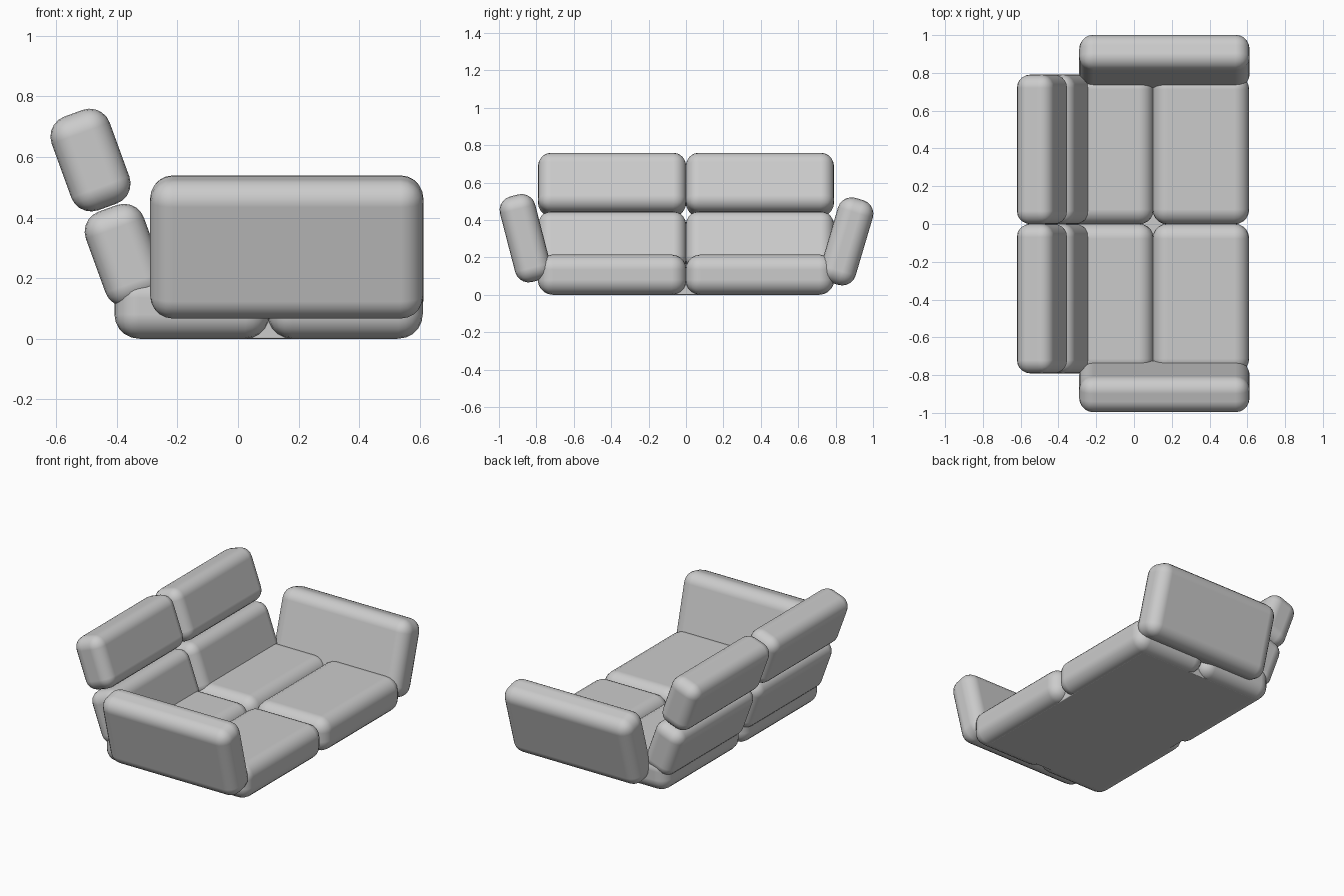
import bpy
from math import radians

if "Cube" in bpy.data.objects:
    bpy.data.objects.remove(bpy.data.objects["Cube"])


def cushion(name, center, size, radius, tilt=(0, 0, 0)):
    """Box with rounded edges, tilted by degrees."""
    bpy.ops.mesh.primitive_cube_add(size=1, location=center)
    ob = bpy.context.object
    ob.name = name
    ob.scale = size
    bpy.ops.object.transform_apply(location=False, rotation=False, scale=True)
    ob.rotation_euler = [radians(a) for a in tilt]
    bev = ob.modifiers.new("round_edges", 'BEVEL')
    bev.width = radius
    bev.segments = 5
    bev.limit_method = 'NONE'
    bev.harden_normals = True
    bpy.ops.object.shade_smooth()
    return ob


for side, s in (("right", -1), ("left", 1)):
    y = s * 0.395
    # seat cushions, front and rear
    cushion(f"seat_front_{side}", (0.354, y, 0.108), (0.512, 0.795, 0.215), 0.08)
    cushion(f"seat_rear_{side}", (-0.152, y, 0.108), (0.512, 0.795, 0.215), 0.08)
    # two stacked back cushions leaning backwards
    cushion(f"back_lower_{side}", (-0.374, y, 0.276), (0.204, 0.792, 0.329), 0.07, (0, -20, 0))
    cushion(f"back_upper_{side}", (-0.487, y, 0.590), (0.204, 0.792, 0.329), 0.07, (0, -20, 0))

# flared arms, each leaning outwards
cushion("arm_right", (0.161, -0.860, 0.303), (0.902, 0.194, 0.472), 0.075, (14.5, 0, 0))
cushion("arm_left", (0.161, 0.860, 0.286), (0.902, 0.194, 0.472), 0.075, (-16.5, 0, 0))

# flat base closing the gaps under the seat
cushion("base", (0.10, 0, 0.03), (0.86, 1.43, 0.06), 0.005)
